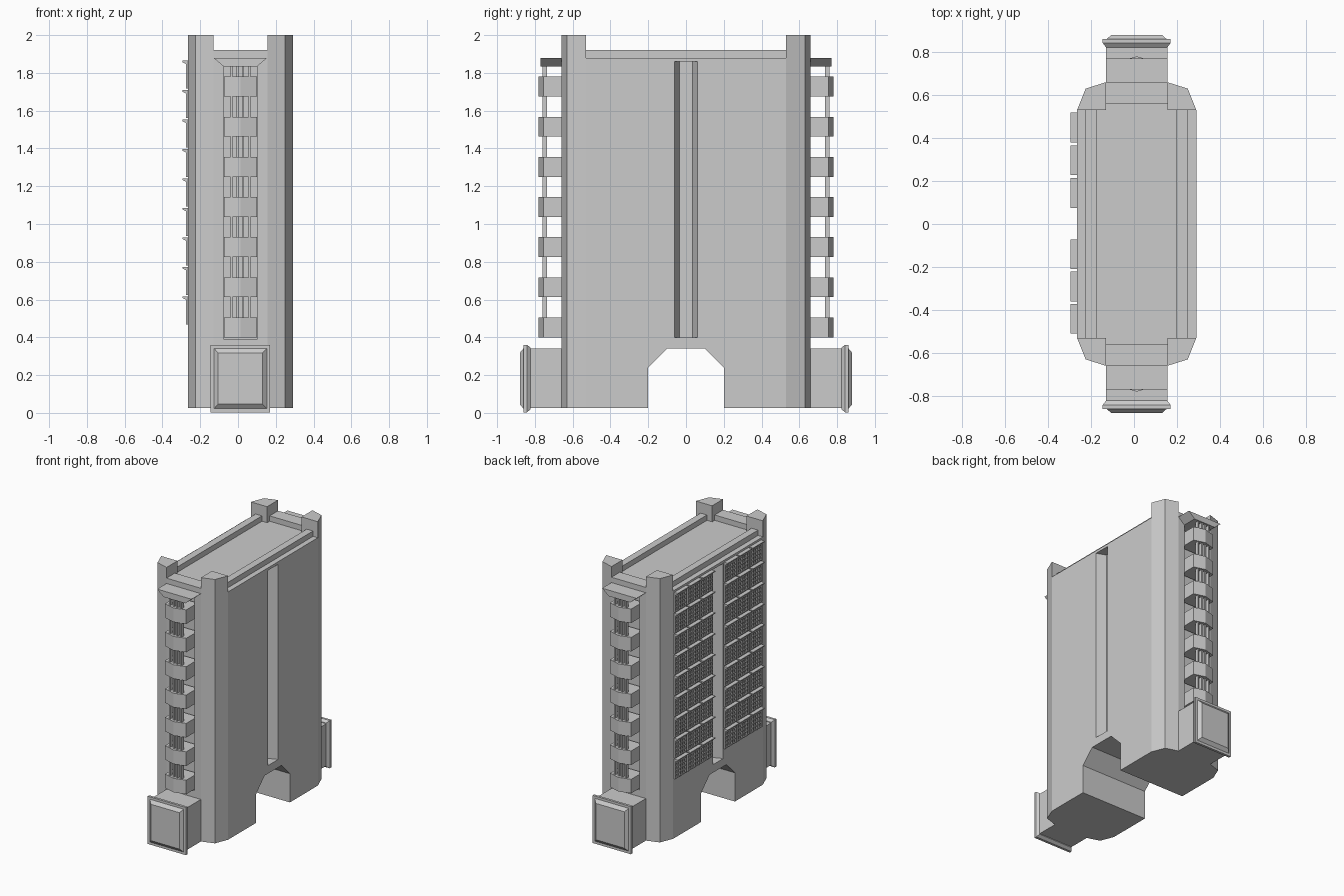
import bpy, bmesh

if "Cube" in bpy.data.objects:
    bpy.data.objects.remove(bpy.data.objects["Cube"])

C = 0.0125          # x centre of the tower block
HW = 0.2775         # half width of the block


def make(name, bm):
    bmesh.ops.recalc_face_normals(bm, faces=bm.faces)
    me = bpy.data.meshes.new(name)
    bm.to_mesh(me)
    bm.free()
    ob = bpy.data.objects.new(name, me)
    bpy.context.collection.objects.link(ob)
    return ob


def loft(bm, rings):
    """Closed solid through rings of equal point count."""
    vs = [[bm.verts.new(p) for p in r] for r in rings]
    n = len(vs[0])
    for a, b in zip(vs, vs[1:]):
        for i in range(n):
            j = (i + 1) % n
            bm.faces.new((a[i], a[j], b[j], b[i]))
    bm.faces.new(vs[0])
    bm.faces.new(vs[-1])


def prism(bm, pts, z0, z1):
    loft(bm, [[(x, y, z) for x, y in pts] for z in (z0, z1)])


def box(bm, x0, x1, y0, y1, z0, z1):
    prism(bm, [(x0, y0), (x1, y0), (x1, y1), (x0, y1)], z0, z1)


def cut(target, bm):
    cutter = make("cutter", bm)
    cutter.hide_render = True
    mod = target.modifiers.new("cut", 'BOOLEAN')
    mod.operation = 'DIFFERENCE'
    mod.solver = 'EXACT'
    mod.object = cutter
    bpy.context.view_layer.objects.active = target
    bpy.ops.object.modifier_apply(modifier=mod.name)
    bpy.data.objects.remove(cutter)


# main block with chamfered corners
quarter = [(HW, .53), (.2375, .63), (.1425, .66)]
plan = (quarter + [(-x, y) for x, y in quarter[::-1]]
        + [(-x, -y) for x, y in quarter] + [(x, -y) for x, y in quarter[::-1]])
bm = bmesh.new()
prism(bm, [(x + C, y) for x, y in plan], .025, 1.88)
body = make("tower_body", bm)

# archway through the base
bm = bmesh.new()
arch = [(-.2, -.1), (.2, -.1), (.2, .24), (.1, .34), (-.1, .34), (-.2, .24)]
loft(bm, [[(x, y, z) for y, z in arch] for x in (-1, 1)])
cut(body, bm)

# tapered groove on each broad side
for s in (1, -1):
    bm = bmesh.new()
    prism(bm, [(C + s * x, y) for x, y in
               [(.2075, -.034), (.2875, -.064), (.2875, .064), (.2075, .034)]], .40, 1.86)
    cut(body, bm)

# balcony recess on each end
for s in (1, -1):
    bm = bmesh.new()
    ys = sorted((s * .60, s * .8))
    box(bm, C - .09, C + .09, *ys, .39, 1.835)
    cut(body, bm)

# corner turrets rising above the roof
bm = bmesh.new()
for sx in (1, -1):
    for sy in (1, -1):
        pts = [(.1425, .53)] + quarter
        prism(bm, [(C + sx * x, sy * y) for x, y in pts], 1.88, 2.0)
make("corner_turrets", bm)

# roof parapets
bm = bmesh.new()
for s in (1, -1):
    box(bm, *sorted((C + s * .185, C + s * .238)), -.53, .53, 1.88, 1.92)
    box(bm, C - .1425, C + .1425, *sorted((s * .56, s * .66)), 1.88, 1.92)
make("roof_parapets", bm)

caps, balconies, posts, blocks, plates = [bmesh.new() for _ in range(5)]
for s in (1, -1):
    # canopy over the balcony stack
    loft(caps, [[(C - w, s * y, z) for w, z in
                 [(.1425, 1.88), (-.1425, 1.88), (-.09, 1.835), (.09, 1.835)]]
                for y in (.64, .77)])
    # balconies with a pointed front
    for i in range(7):
        z = .40 + i * .2125
        pts = [(-.0875, .62), (-.0875, .755), (0, .78), (.0875, .755), (.0875, .62)]
        prism(balconies, [(C + x, s * y) for x, y in pts], z, z + .105)
    # slim posts between the balconies
    for x in (-.047, -.014, .014, .047):
        box(posts, C + x - .006, C + x + .006, *sorted((s * .735, s * .76)), .42, 1.85)
    # base block and its end plate
    box(blocks, C - .1425, C + .1425, *sorted((s * .64, s * .83)), .025, .34)
    rings = []
    for y, w, z0, z1 in [(.822, .1425, .02, .345), (.842, .158, .003, .36),
                         (.86, .158, .003, .36), (.86, .14, .022, .342),
                         (.88, .118, .046, .318)]:
        rings.append([(C - w, s * y, z0), (C + w, s * y, z0),
                      (C + w, s * y, z1), (C - w, s * y, z1)])
    loft(plates, rings)
make("balcony_canopies", caps)
make("balconies", balconies)
make("balcony_posts", posts)
make("base_blocks", blocks)
make("base_end_plates", plates)

# latticed windows with a ledge, on the left side only
ledges, lattice = bmesh.new(), bmesh.new()
xw = C - HW
for y0 in (-.51, -.36, -.21, .075, .228, .38):
    y1 = y0 + .138
    for row in range(9):
        top = 1.865 - row * .156
        loft(ledges, [[(xw + .005, y, top), (xw - .03, y, top),
                       (xw - .03, y, top - .008), (xw - .01, y, top - .018),
                       (xw + .005, y, top - .018)] for y in (y0, y1)])
        for k in range(6):
            y = y0 + .004 + k * .026
            box(lattice, xw - .01, xw + .005, y - .004, y + .004, top - .148, top - .015)
        for k in range(5):
            z = top - .144 + k * .028
            box(lattice, xw - .009, xw + .005, y0, y1, z - .004, z + .004)
make("window_ledges", ledges)
make("window_lattice", lattice)
